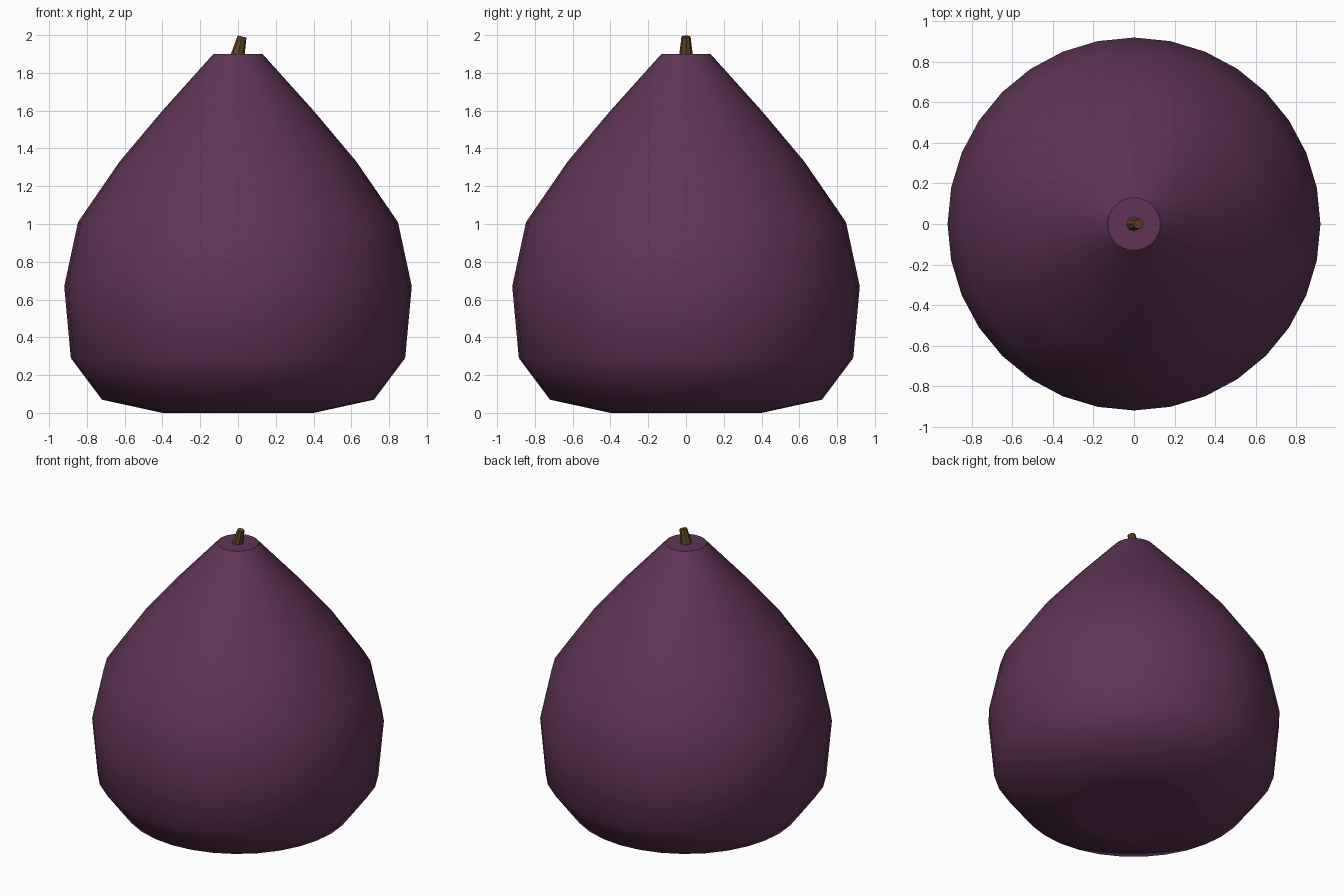
import bpy, bmesh, math
from mathutils import Matrix

if "Cube" in bpy.data.objects:
    bpy.data.objects.remove(bpy.data.objects["Cube"])


def material(name, rgb):
    m = bpy.data.materials.new(name)
    m.diffuse_color = (*rgb, 1)
    m.use_nodes = True
    m.node_tree.nodes["Principled BSDF"].inputs["Base Color"].default_value = m.diffuse_color
    return m


def lathe(name, profile, sides, mat, smooth):
    """Closed turned solid from (radius, height) points, bottom to top."""
    bm = bmesh.new()
    rings = []
    for r, z in profile:
        rings.append([bm.verts.new((r * math.cos(math.tau * i / sides),
                                    r * math.sin(math.tau * i / sides), z))
                      for i in range(sides)])
    for a, b in zip(rings, rings[1:]):
        for i in range(sides):
            j = (i + 1) % sides
            bm.faces.new((a[i], a[j], b[j], b[i])).smooth = smooth
    # flat end caps
    bm.faces.new(rings[0][::-1])
    bm.faces.new(rings[-1])
    mesh = bpy.data.meshes.new(name)
    bm.to_mesh(mesh)
    bm.free()
    mesh.materials.append(mat)
    obj = bpy.data.objects.new(name, mesh)
    bpy.context.collection.objects.link(obj)
    return obj


skin = material("plum purple", (0.115, 0.034, 0.092))
bark = material("stem brown", (0.115, 0.058, 0.014))

# Fruit body: smooth sides, flat top and base
lathe("fruit_body", [(0.40, 0), (0.72, 0.07), (0.885, 0.29), (0.92, 0.67),
                     (0.847, 1.01), (0.627, 1.33), (0.40, 1.60), (0.13, 1.90)],
      32, skin, True)

# Stem: short tapered peg leaning to the right
stem = lathe("stem", [(0.038, -0.02), (0.024, 0.095)], 8, bark, False)
stem.matrix_world = Matrix.Translation((0, 0, 1.90)) @ Matrix.Rotation(math.radians(13), 4, 'Y')
